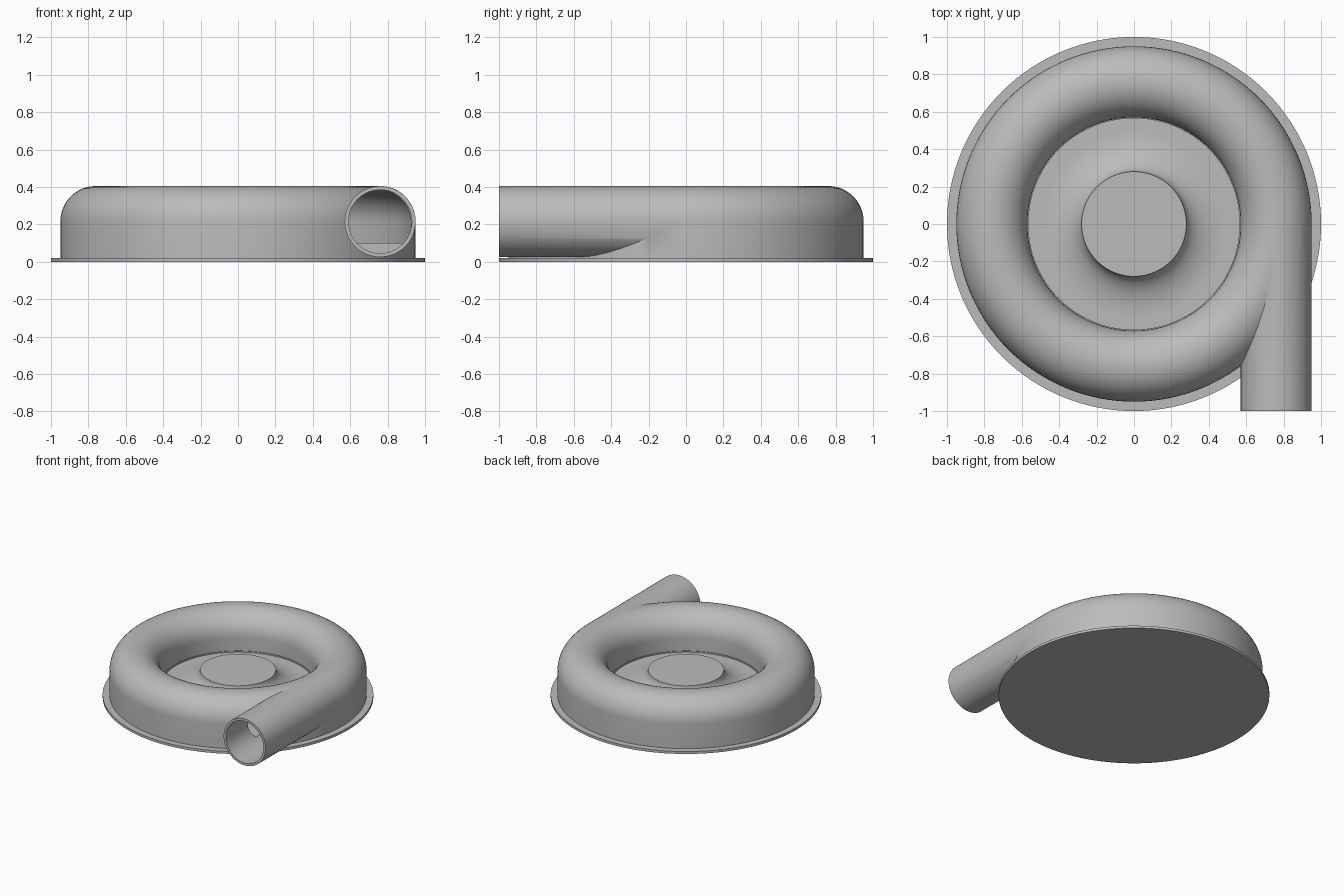
import bpy, bmesh, math
from mathutils import Matrix, Vector

old = bpy.data.objects.get("Cube")
if old:
    bpy.data.objects.remove(old, do_unlink=True)

grey = bpy.data.materials.new("plain grey")
grey.use_nodes = True
colour = (0.5, 0.5, 0.5, 1)
grey.diffuse_color = colour
grey.node_tree.nodes["Principled BSDF"].inputs["Base Color"].default_value = colour

RING, TUBE, WALL, MID, FLOOR = 0.76, 0.19, 0.02, 0.215, 0.1


def make(name, bm):
    bmesh.ops.recalc_face_normals(bm, faces=bm.faces)
    mesh = bpy.data.meshes.new(name)
    bm.to_mesh(mesh)
    bm.free()
    mesh.materials.append(grey)
    obj = bpy.data.objects.new(name, mesh)
    bpy.context.collection.objects.link(obj)
    return obj


def lathe(name, profile, closed=False, steps=128):
    bm = bmesh.new()
    verts = [bm.verts.new((r, 0, z)) for r, z in profile]
    pairs = list(zip(verts, verts[1:]))
    if closed:
        pairs.append((verts[-1], verts[0]))
    edges = [bm.edges.new(p) for p in pairs]
    bmesh.ops.spin(bm, geom=verts + edges, axis=(0, 0, 1), cent=(0, 0, 0),
                   angle=math.tau, steps=steps)
    bmesh.ops.remove_doubles(bm, verts=bm.verts, dist=0.0001)
    return make(name, bm)


def pipe(name, radius, y0, y1):
    bm = bmesh.new()
    place = Matrix.Translation(Vector((RING, (y0 + y1) / 2, MID))) @ Matrix.Rotation(math.pi / 2, 4, "X")
    bmesh.ops.create_cone(bm, cap_ends=True, segments=64, radius1=radius,
                          radius2=radius, depth=y1 - y0, matrix=place)
    return make(name, bm)


def arch(radius, n=24):
    return [(RING + radius * math.cos(math.pi * i / n),
             MID + radius * math.sin(math.pi * i / n)) for i in range(n + 1)]


def combine(target, tool, operation):
    mod = target.modifiers.new(operation.lower(), "BOOLEAN")
    mod.operation, mod.solver, mod.object = operation, "EXACT", tool
    bpy.context.view_layer.objects.active = target
    bpy.ops.object.modifier_apply(modifier=mod.name)
    bpy.data.objects.remove(tool, do_unlink=True)


def smooth(obj):
    bpy.ops.object.select_all(action="DESELECT")
    obj.select_set(True)
    bpy.context.view_layer.objects.active = obj
    bpy.ops.object.shade_smooth_by_angle(angle=math.radians(30))


# Flat mounting plate
smooth(lathe("base_plate", [(0, 0), (1, 0), (1, 0.02), (0, 0.02)]))

# Round housing with a flared hub in the middle
flare = [(0.28 + 0.22 * (1 - math.cos(t)), 0.22 - 0.12 * math.sin(t))
         for t in (math.pi / 2 * i / 14 for i in range(14, -1, -1))]
outline = [(0, 0.01), (RING + TUBE, 0.01)] + arch(TUBE)
outline += [(0.57, 0.11), (0.565, 0.11), (0.565, FLOOR)] + flare + [(0, 0.22)]
housing = lathe("spiral_housing", outline)

# Outlet pipe, then the hollow channel and the bore
combine(housing, pipe("outlet_pipe", TUBE - 0.0005, -1, -0.02), "UNION")
channel = [(RING + TUBE - WALL, FLOOR)] + arch(TUBE - WALL) + [(RING - TUBE + WALL, FLOOR)]
combine(housing, lathe("channel_cutter", channel, closed=True), "DIFFERENCE")
combine(housing, pipe("bore_cutter", TUBE - WALL - 0.0005, -1.1, -0.1), "DIFFERENCE")
smooth(housing)
